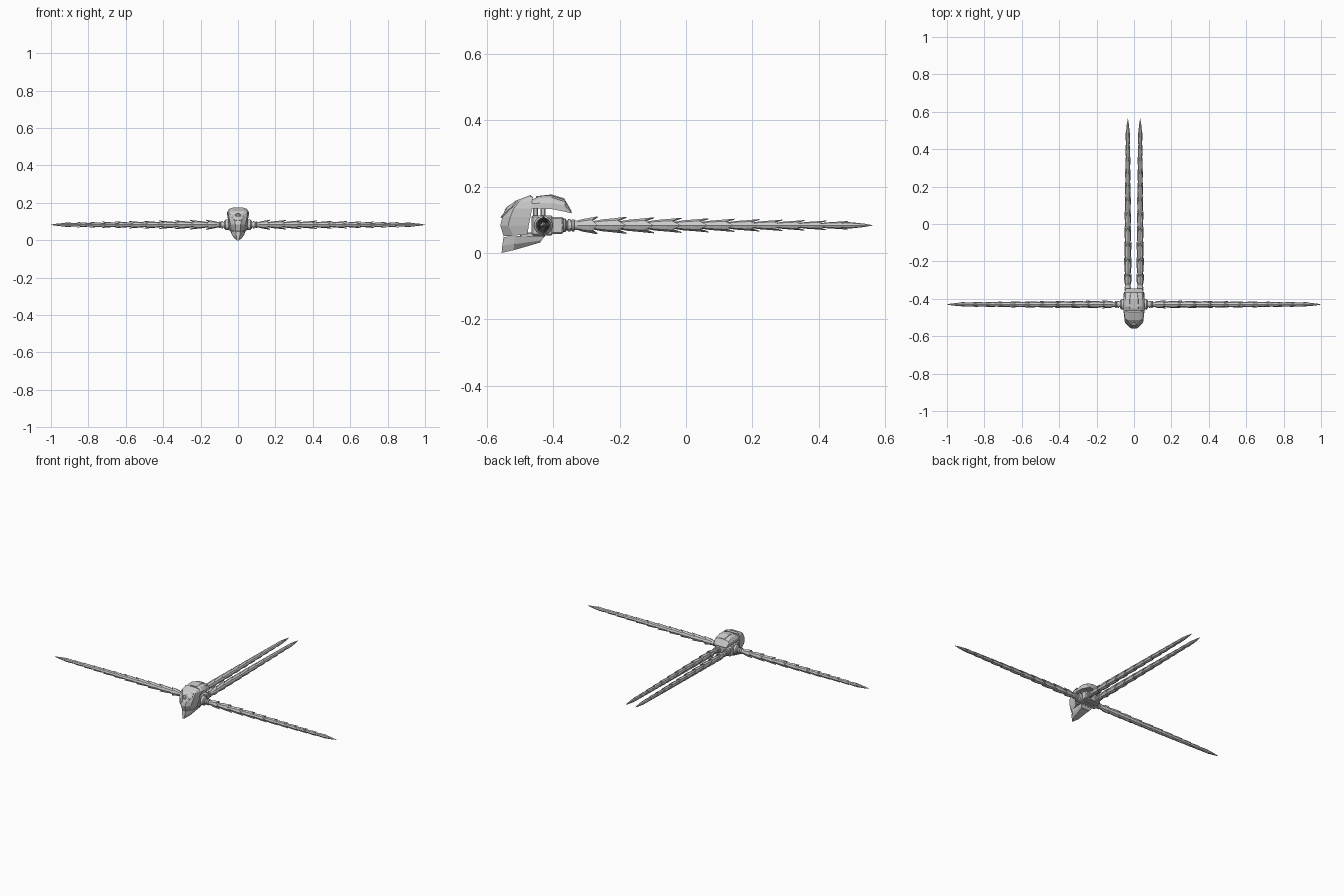
import bpy, bmesh, math
from mathutils import Vector

if "Cube" in bpy.data.objects:
    bpy.data.objects.remove(bpy.data.objects["Cube"])


def finish(name, bm):
    bmesh.ops.recalc_face_normals(bm, faces=bm.faces)
    me = bpy.data.meshes.new(name)
    bm.to_mesh(me)
    bm.free()
    ob = bpy.data.objects.new(name, me)
    bpy.context.collection.objects.link(ob)
    return ob


def skin(bm, rings):
    """Join closed rings of points into a capped solid."""
    vs = [[bm.verts.new(p) for p in r] for r in rings]
    n = len(vs[0])
    for a, b in zip(vs, vs[1:]):
        for i in range(n):
            j = (i + 1) % n
            bm.faces.new((a[i], a[j], b[j], b[i]))
    bm.faces.new(vs[0])
    bm.faces.new(vs[-1])


def half_loft(name, halves):
    """Loft rings given by their +x half, mirrored across x = 0."""
    bm = bmesh.new()
    skin(bm, [h + [(-x, y, z) for x, y, z in reversed(h)] for h in halves])
    return finish(name, bm)


def box(name, lo, hi, bevel=0.004):
    bm = bmesh.new()
    bmesh.ops.create_cube(bm, size=1)
    for v in bm.verts:
        v.co = Vector([(a + b) / 2 + c * (b - a) for a, b, c in zip(lo, hi, v.co)])
    bmesh.ops.bevel(bm, geom=bm.edges[:], offset=bevel, segments=1, affect='EDGES')
    return finish(name, bm)


def tube(name, base, direction, steps, sides=16):
    """Turned part: steps are (distance, radius) along a direction."""
    bm = bmesh.new()
    q = Vector(direction).to_track_quat('Z', 'Y')
    rings = []
    for d, r in steps:
        rings.append([Vector(base) + q @ Vector((r * math.cos(k * math.tau / sides),
                      r * math.sin(k * math.tau / sides), d)) for k in range(sides)])
    skin(bm, rings)
    return finish(name, bm)


# Face mask: horizontal rings from cheek to crown
def level(zf, yf, wf, zm, ym, wm, zb, yb, wb):
    return [(wf, yf, zf), (wm, ym, zm), (wb, yb, zb)]


half_loft("face_mask", [
    level(.050, -.550, .012, .052, -.520, .034, .056, -.478, .042),
    level(.083, -.560, .014, .083, -.536, .040, .083, -.474, .050),
    level(.107, -.554, .018, .108, -.530, .046, .108, -.469, .054),
    level(.132, -.541, .026, .133, -.520, .050, .134, -.464, .056),
    level(.157, -.514, .032, .155, -.503, .048, .155, -.464, .055),
    level(.174, -.470, .028, .170, -.468, .042, .168, -.462, .048)])

# Lower jaw
half_loft("jaw", [
    level(.000, -.556, .004, .008, -.520, .018, .031, -.440, .028),
    level(.022, -.554, .009, .026, -.518, .031, .038, -.435, .036),
    level(.048, -.550, .012, .050, -.516, .037, .051, -.427, .041)])

# Rear cranium cover: arched sections from front to back
half_loft("rear_cover", [
    [(.030, y, t), (.046, y, t - .006), (w, y, m), (w, y, b)]
    if w > .048 else [(.026, y, t), (.036, y, t - .002), (w, y, m), (w, y, b)]
    for y, b, m, t, w in [(-.466, .133, .148, .160, .055), (-.440, .133, .150, .172, .058),
                          (-.405, .132, .150, .173, .057), (-.365, .124, .143, .160, .051),
                          (-.345, .119, .121, .126, .044)]])
# Crown ridge panel
half_loft("crown_panel", [[(w, y, z + .003), (w + .005, y, z - .006)]
                          for y, z, w in [(-.452, .168, .022), (-.405, .173, .022),
                                          (-.366, .161, .016)]])

# Eye on the brow
eye_dir = Vector((0, -.8, .6))
tube("eye_socket", (0, -.531, .126), eye_dir, [(0, .018), (.010, .017), (.013, .013), (.008, .011)])
tube("eye_lens", (0, -.531, .126), eye_dir, [(0, .010), (.011, .010), (.015, .006)])

# Brow plates, one per side
for s, side in ((1, "right"), (-1, "left")):
    bm = bmesh.new()
    pts = [(.006, -.556, .105), (.020, -.553, .108), (.044, -.521, .138),
           (.040, -.508, .156), (.022, -.532, .140)]
    skin(bm, [[(s * x, y + .010, z - .004) for x, y, z in pts],
              [(s * x, y - .003, z + .002) for x, y, z in pts]])
    finish(side + "_brow", bm)

# Central hub and its supports
box("hub_core", (-.052, -.466, .053), (.052, -.402, .112))
box("hub_rear", (-.056, -.405, .057), (.056, -.370, .108))
box("throat", (-.034, -.500, .046), (.034, -.425, .062))
for x in (-.03, .03):
    for y in (-.453, -.430):
        box("cover_post", (x - .007, y - .008, .105), (x + .007, y + .006, .142), .002)


# Tentacle mesh pieces, running along +x with z up
def ring(x, ry, rz, n=8):
    return [(x, ry * math.cos(k * math.tau / n), rz * math.sin(k * math.tau / n)) for k in range(n)]


def tentacle_mesh():
    bm = bmesh.new()
    # ribbed neck
    neck = [(-.01, .020), (.004, .020), (.006, .015), (.010, .015), (.011, .019), (.018, .019),
            (.019, .015), (.022, .015), (.023, .018), (.030, .018), (.031, .014), (.06, .013)]
    skin(bm, [ring(x, r, r, 12) for x, r in neck])
    # inner core
    skin(bm, [ring(.04, .012, .012), ring(.88, .006, .006)])
    # overlapping pointed segments
    tips = [.100, .187, .270, .353, .435, .513, .588, .658, .724, .790, .856]
    start = .036
    for i, t in enumerate(tips):
        f = i / (len(tips) - 1)
        rz, ry = .027 - .014 * f, .021 - .009 * f
        L = t - start

        def rim(valley, scale):
            pts = []
            for k, (x, y, z) in enumerate(ring(0, ry, rz)):
                point = k % 2 == 0
                g = scale * (1 if point else .86)
                pts.append((start + L * (1 if point else valley), y * g, z * g))
            return pts
        skin(bm, [ring(start, ry * .6, rz * .48), ring(start + L * .3, ry * .86, rz * .70),
                  ring(start + L * .6, ry * .95, rz * .82), rim(.74, 1), rim(.72, .86),
                  ring(start + L * .66, ry * .5, rz * .45)])
        start += L * .76
    # spear tip
    skin(bm, [ring(.825, .007, .007), ring(.85, .010, .010), ring(.868, .009, .009),
              ring(.905, .005, .005), ring(.93, .0006, .0006)])
    return bm


arm = finish("right_tentacle", tentacle_mesh())
placements = [("right_tentacle", (.07, -.43, .083), 0), ("left_tentacle", (-.07, -.43, .083), math.pi),
              ("rear_right_tentacle", (.033, -.367, .083), math.pi / 2),
              ("rear_left_tentacle", (-.033, -.367, .083), math.pi / 2)]
for i, (name, loc, rot) in enumerate(placements):
    ob = arm
    if i:
        ob = bpy.data.objects.new(name, arm.data)
        bpy.context.collection.objects.link(ob)
    ob.location = loc
    ob.rotation_euler.z = rot
    # socket collar behind each tentacle
    d = Vector((math.cos(rot), math.sin(rot), 0))
    r = .028 if i < 2 else .023
    tube(name + "_socket", Vector(loc) - d * .024, d,
         [(0, r), (.020, r), (.025, r - .005), (.018, r - .007)])
